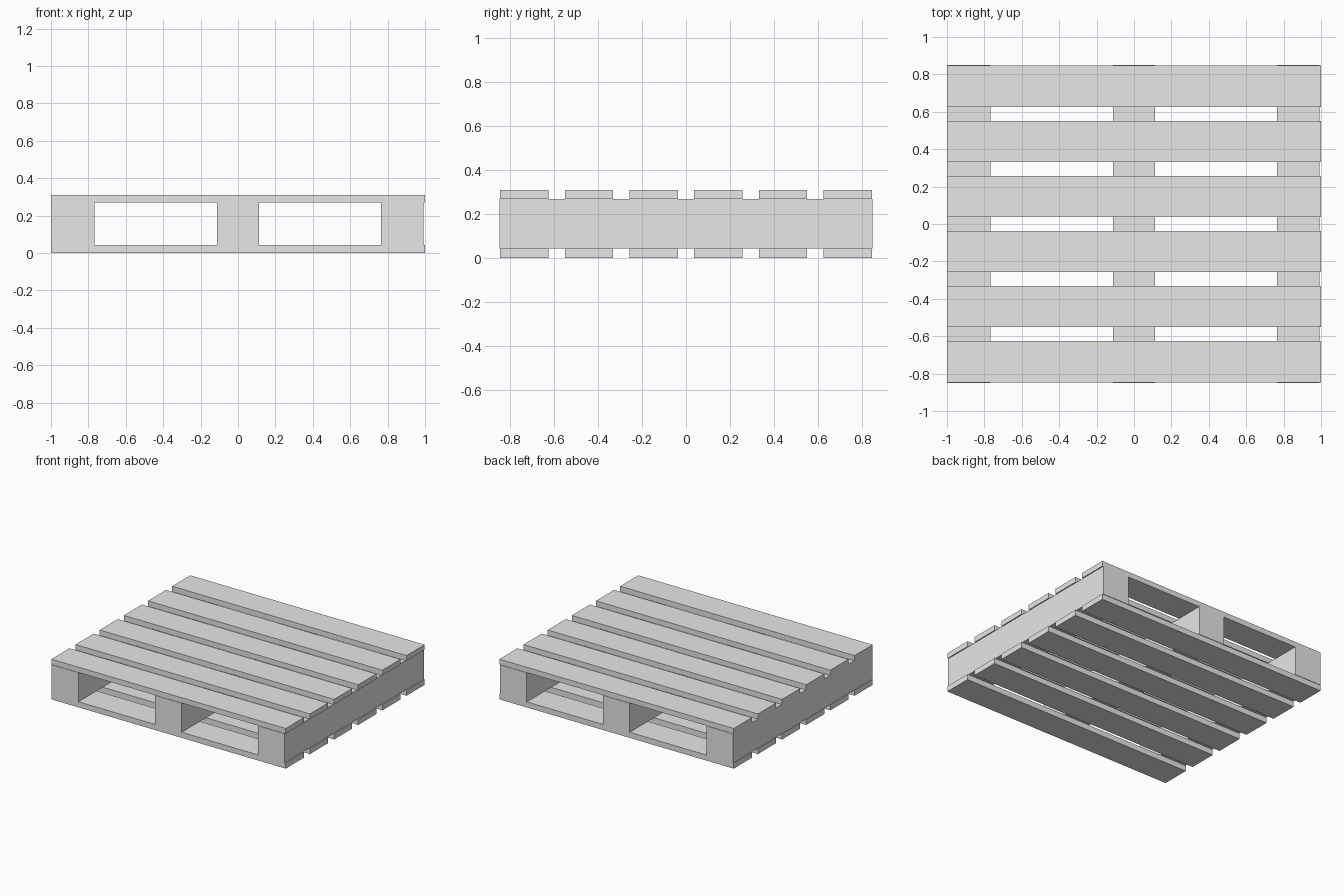
import bpy

cube = bpy.data.objects.get("Cube")
if cube:
    bpy.data.objects.remove(cube, do_unlink=True)

# Plain light grey for every board
grey = bpy.data.materials.new("light_grey")
grey.use_nodes = True
grey.diffuse_color = (0.8, 0.8, 0.8, 1)
grey.node_tree.nodes["Principled BSDF"].inputs["Base Color"].default_value = (0.8, 0.8, 0.8, 1)


def board(name, x, y, z):
    """Box spanning the given (low, high) range on each axis."""
    spans = (x, y, z)
    bpy.ops.mesh.primitive_cube_add(size=1, location=[(a + b) / 2 for a, b in spans])
    obj = bpy.context.object
    obj.name = name
    obj.scale = [b - a for a, b in spans]
    bpy.ops.object.transform_apply(location=False, rotation=False, scale=True)
    obj.data.materials.append(grey)
    return obj


BOTTOM, TOP, HEIGHT = 0.043, 0.269, 0.31
SLATS, PITCH, WIDTH = 6, 0.2945, 0.22

# Three solid stringers running front to back
for side, x in (("right", (-0.997, -0.768)),
                ("middle", (-0.112, 0.112)),
                ("left", (0.765, 0.992))):
    board(side + "_stringer", x, (-0.85, 0.85), (BOTTOM, TOP))

# Matching rows of slats above and below the stringers
for i in range(SLATS):
    centre = (i - (SLATS - 1) / 2) * PITCH
    y = (centre - WIDTH / 2, centre + WIDTH / 2)
    board(f"bottom_slat_{i + 1}", (-1, 1), y, (0, BOTTOM))
    board(f"top_slat_{i + 1}", (-1, 1), y, (TOP, HEIGHT))
